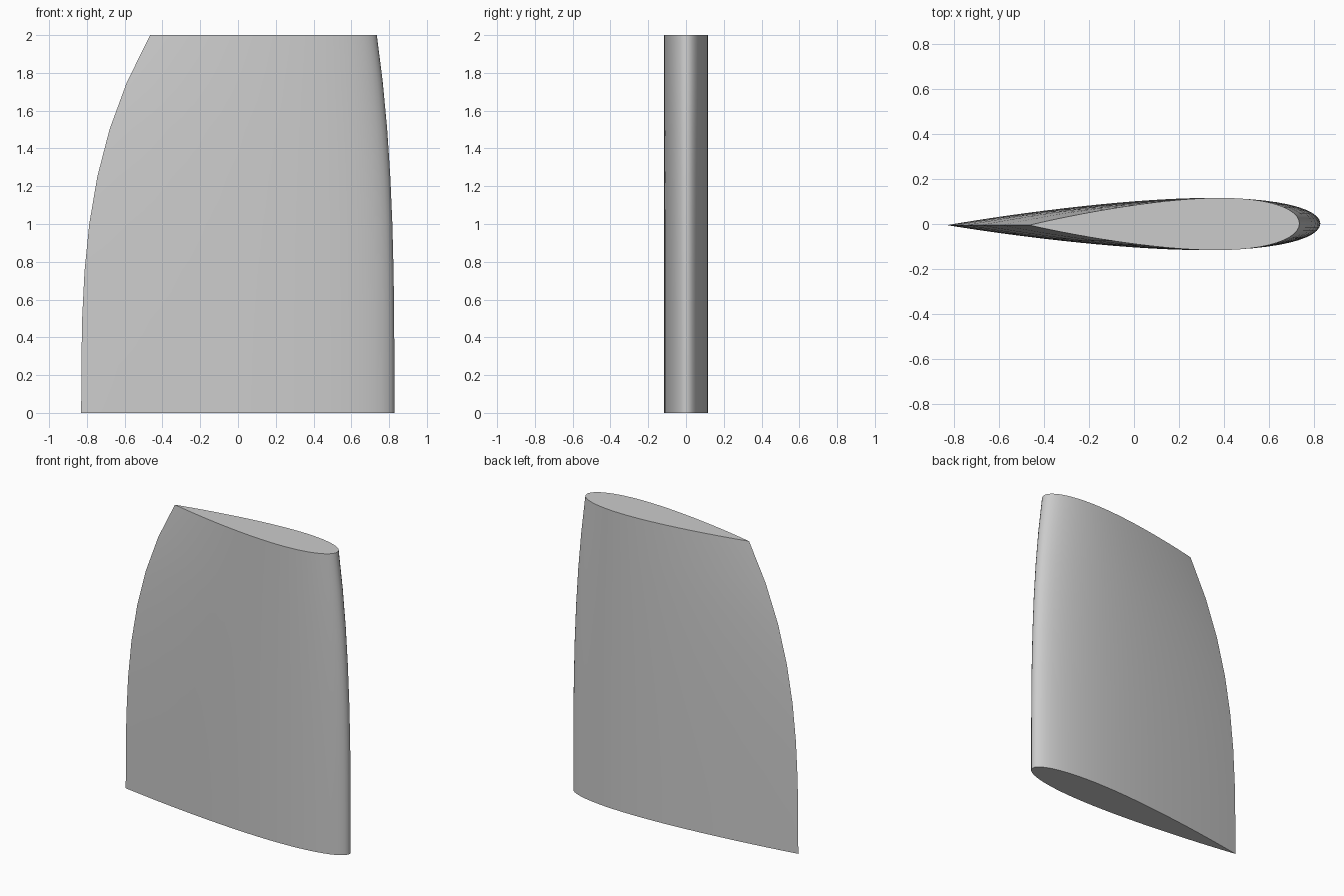
import bpy
import bmesh
import math

cube = bpy.data.objects.get("Cube")
if cube:
    bpy.data.objects.remove(cube, do_unlink=True)

HEIGHT, LAYERS, STEPS = 2.0, 8, 32
HALF_THICKNESS = 0.116

grey = bpy.data.materials.new("light grey")
grey.use_nodes = True
grey.diffuse_color = (0.6, 0.6, 0.6, 1)
grey.node_tree.nodes["Principled BSDF"].inputs["Base Color"].default_value = (0.6, 0.6, 0.6, 1)


def half_depth(t):
    """Foil half thickness at chord fraction t, closed at the tail."""
    curve = 0.2969 * math.sqrt(t) - 0.126 * t - 0.3516 * t**2 + 0.2843 * t**3 - 0.1036 * t**4
    return HALF_THICKNESS * curve / 0.1


def foil_section():
    """Outline as (chord fraction, y): tail to nose on one side, then back."""
    points = []
    for i in range(2 * STEPS):
        angle = math.pi * i / STEPS
        t = (1 + math.cos(angle)) / 2
        side = 1 if i < STEPS else -1
        points.append((t, 0.002 - 0.007 * t + side * half_depth(t)))
    return points


# Stack of sections, with both edges sweeping inward towards the top
bm = bmesh.new()
rings = []
for k in range(LAYERS + 1):
    f = k / LAYERS
    sweep = f ** 3.1
    nose, tail = 0.828 - 0.093 * sweep, -0.83 + 0.365 * sweep
    rings.append([bm.verts.new((nose + (tail - nose) * t, y, HEIGHT * f))
                  for t, y in foil_section()])

# Skin between neighbouring sections
for low, high in zip(rings, rings[1:]):
    for i in range(len(low)):
        j = (i + 1) % len(low)
        bm.faces.new((low[i], low[j], high[j], high[i]))

# Flat end caps
bm.faces.new(rings[0])
bm.faces.new(rings[-1])
bmesh.ops.recalc_face_normals(bm, faces=bm.faces)

mesh = bpy.data.meshes.new("foil_blade")
bm.to_mesh(mesh)
bm.free()
mesh.materials.append(grey)
blade = bpy.data.objects.new("foil_blade", mesh)
bpy.context.collection.objects.link(blade)

# Smooth skin with crisp caps and tail
bpy.ops.object.select_all(action="DESELECT")
blade.select_set(True)
bpy.context.view_layer.objects.active = blade
bpy.ops.object.shade_smooth_by_angle(angle=math.radians(35))
